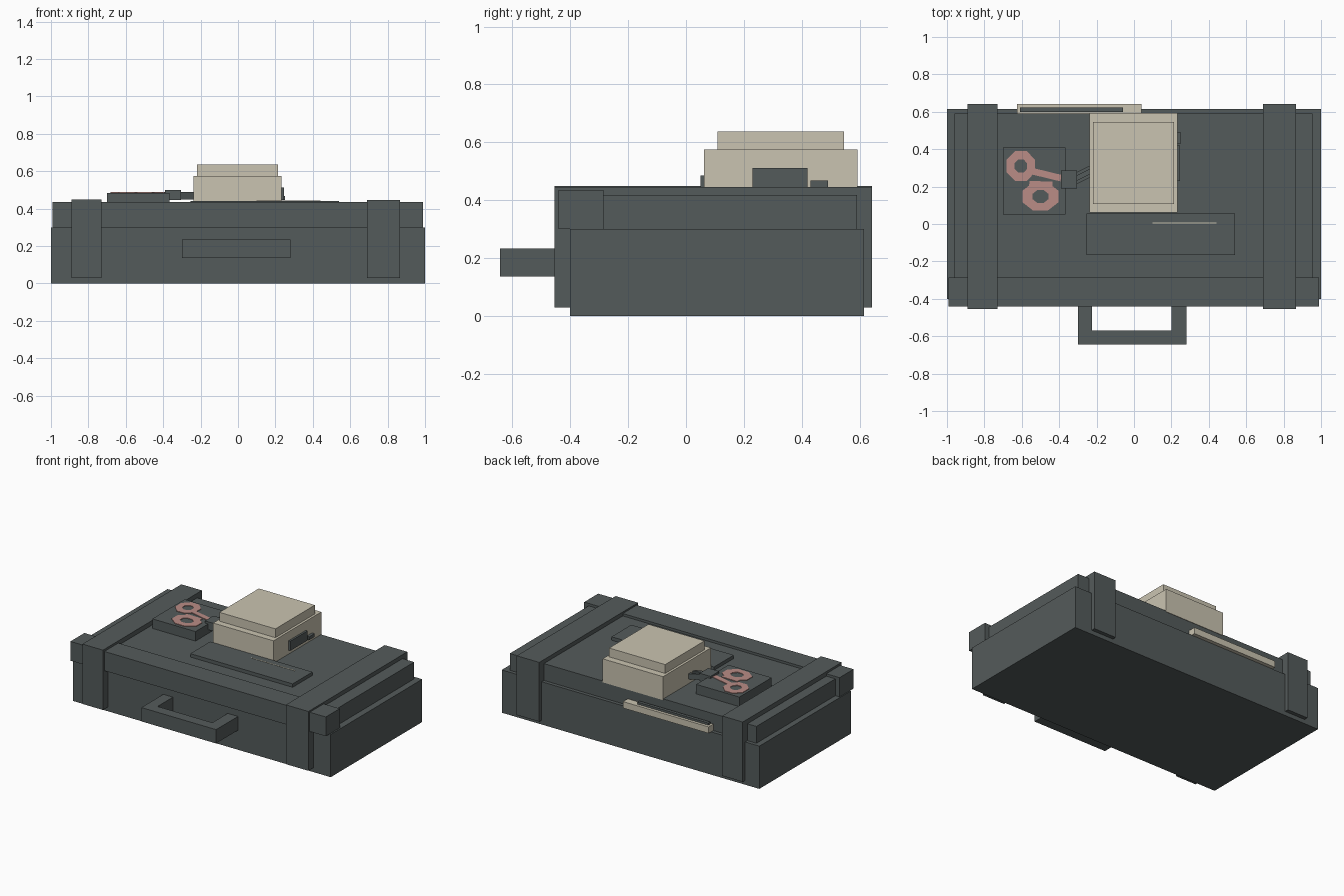
import bpy, bmesh, math
from mathutils import Vector

cube = bpy.data.objects.get("Cube")
if cube:
    bpy.data.objects.remove(cube, do_unlink=True)


def srgb(*rgb):
    return tuple(((c / 255 + 0.055) / 1.055) ** 2.4 for c in rgb) + (1.0,)


def material(name, colour):
    m = bpy.data.materials.new(name)
    m.use_nodes = True
    m.diffuse_color = colour
    m.node_tree.nodes["Principled BSDF"].inputs["Base Color"].default_value = colour
    return m


GREY = material("slate grey", srgb(84, 91, 91))
BEIGE = material("beige", srgb(202, 196, 177))
PINK = material("dusty pink", srgb(186, 140, 134))


def add(name, bm, mat):
    bmesh.ops.recalc_face_normals(bm, faces=bm.faces)
    me = bpy.data.meshes.new(name)
    bm.to_mesh(me)
    bm.free()
    me.materials.append(mat)
    ob = bpy.data.objects.new(name, me)
    bpy.context.collection.objects.link(ob)
    return ob


def box(name, xs, ys, zs, mat=GREY):
    bm = bmesh.new()
    bmesh.ops.create_cube(bm, size=1)
    for v in bm.verts:
        v.co = [(a + b) / 2 + c * (b - a) for c, (a, b) in zip(v.co, (xs, ys, zs))]
    return add(name, bm, mat)


def prism(name, points, depth, mat=GREY):
    """Closed outline of 3D points pushed along the depth vector."""
    bm = bmesh.new()
    face = bm.faces.new([bm.verts.new(p) for p in points])
    geom = bmesh.ops.extrude_face_region(bm, geom=[face])["geom"]
    moved = [g for g in geom if isinstance(g, bmesh.types.BMVert)]
    bmesh.ops.translate(bm, vec=depth, verts=moved)
    return add(name, bm, mat)


def u_shape(a0, a1, b0, b1, inner0, inner1, depth):
    """U outline, open on the b0 side."""
    return [(a0, b0), (a0, b1), (a1, b1), (a1, b0),
            (inner1, b0), (inner1, depth), (inner0, depth), (inner0, b0)]


def bar(name, start, end, width, zs, mat=GREY):
    """Flat strip running between two points in plan."""
    a, b = Vector(start), Vector(end)
    d = (b - a).normalized() * width / 2
    n = Vector((-d.y, d.x))
    pts = [(p.x, p.y, zs[0]) for p in (a + n, b + n, b - n, a - n)]
    return prism(name, pts, (0, 0, zs[1] - zs[0]), mat)


def ring(name, centre, outer, inner, zs, mat, sides=8):
    """Flat faceted loop."""
    bm = bmesh.new()
    loops = []
    for rx, ry in (outer, inner):
        loop = []
        for i in range(sides):
            t = 2 * math.pi * (i + 0.5) / sides
            loop.append(bm.verts.new((centre[0] + rx * math.cos(t),
                                      centre[1] + ry * math.sin(t), zs[0])))
        loops.append(loop)
    o, n = loops
    faces = [bm.faces.new((o[i], o[(i + 1) % sides], n[(i + 1) % sides], n[i]))
             for i in range(sides)]
    geom = bmesh.ops.extrude_face_region(bm, geom=faces)["geom"]
    bmesh.ops.translate(bm, vec=(0, 0, zs[1] - zs[0]),
                        verts=[g for g in geom if isinstance(g, bmesh.types.BMVert)])
    return add(name, bm, mat)


# Case body, lid and the raised front rail
box("case_body", (-1, 1), (-0.40, 0.615), (0, 0.30))
box("lid_panel", (-0.96, 0.955), (-0.30, 0.59), (0.29, 0.418))
box("front_rail", (-0.993, 0.99), (-0.44, -0.285), (0.30, 0.435))

# Straps wrapping front, top and back
for name, x, width, top in (("right_strap", -0.89, 0.16, 0.45),
                            ("left_strap", 0.69, 0.175, 0.446)):
    outline = u_shape(-0.455, 0.642, 0.03, top, -0.39, 0.58, 0.40)
    prism(name, [(x, y, z) for y, z in outline], (width, 0, 0))

# Carry handle
outline = u_shape(-0.30, 0.28, -0.39, -0.643, -0.225, 0.20, -0.57)
prism("handle", [(x, y, 0.137) for x, y in outline], (0, 0, 0.097))

# Flat plate on the lid with a thin pale line
box("lid_plate", (-0.255, 0.54), (-0.165, 0.055), (0.41, 0.442))
box("plate_line", (0.10, 0.44), (0.002, 0.008), (0.44, 0.444), BEIGE)

# Stepped block
box("block_base", (-0.237, 0.232), (0.062, 0.593), (0.41, 0.575), BEIGE)
box("block_cap", (-0.22, 0.215), (0.108, 0.545), (0.57, 0.637), BEIGE)
box("block_side_panel", (0.23, 0.246), (0.23, 0.42), (0.445, 0.512))
box("block_side_latch", (0.23, 0.252), (0.43, 0.49), (0.445, 0.468))

# Pad with two linked loops
box("pad", (-0.70, -0.365), (0.05, 0.408), (0.41, 0.485))
inlay = (0.482, 0.489)
ring("rear_loop", (-0.605, 0.31), (0.083, 0.086), (0.037, 0.038), inlay, PINK)
ring("front_loop", (-0.50, 0.147), (0.104, 0.081), (0.046, 0.037), inlay, PINK)
bar("rear_loop_tail", (-0.555, 0.285), (-0.39, 0.245), 0.035, inlay, PINK)
bar("front_loop_tail", (-0.56, 0.215), (-0.435, 0.212), 0.03, inlay, PINK)

# Connector and its two leads into the block
box("connector", (-0.39, -0.305), (0.19, 0.285), (0.445, 0.50))
for name, shift in (("rear_lead", 0.022), ("front_lead", -0.022)):
    bar(name, (-0.32, 0.238 + shift), (-0.22, 0.288 + shift), 0.018, (0.45, 0.488))

# Rear ledge strip with a dark insert
box("rear_strip", (-0.625, 0.04), (0.585, 0.642), (0.30, 0.345), BEIGE)
box("rear_strip_insert", (-0.61, -0.06), (0.60, 0.622), (0.34, 0.36))
